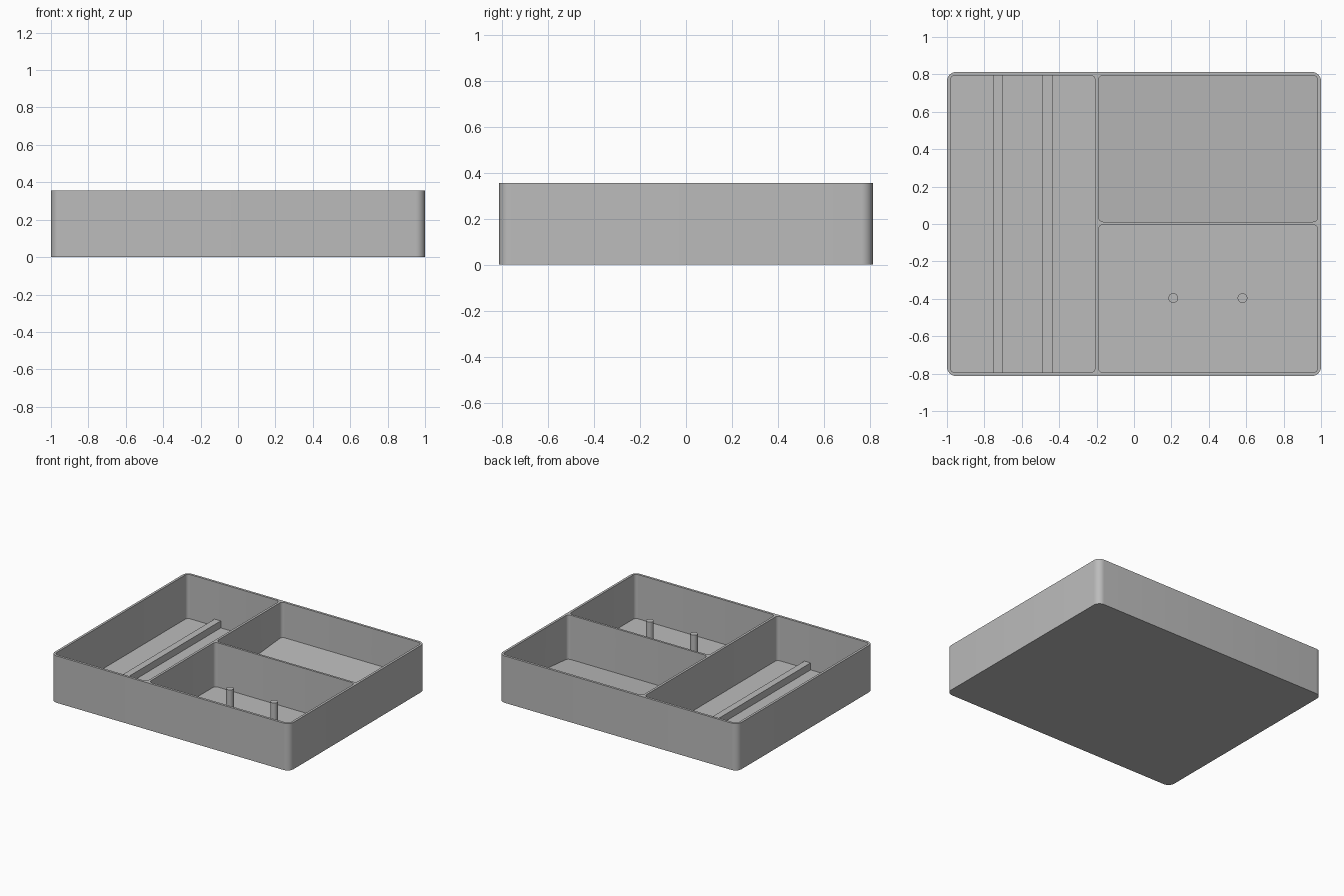
import bpy, bmesh, math

if "Cube" in bpy.data.objects:
    bpy.data.objects.remove(bpy.data.objects["Cube"], do_unlink=True)

GREY = (0.5, 0.5, 0.5, 1)
mat = bpy.data.materials.new("plain grey")
mat.use_nodes = True
mat.diffuse_color = GREY
mat.node_tree.nodes["Principled BSDF"].inputs["Base Color"].default_value = GREY

HEIGHT, FLOOR, RAMP_TOP = 0.355, 0.02, 0.088
HALF_X, HALF_Y, WALL = 1.0, 0.813, 0.018


def make_object(name, bm):
    bmesh.ops.recalc_face_normals(bm, faces=bm.faces)
    mesh = bpy.data.meshes.new(name)
    bm.to_mesh(mesh)
    bm.free()
    mesh.materials.append(mat)
    obj = bpy.data.objects.new(name, mesh)
    bpy.context.collection.objects.link(obj)
    return obj


def rounded_block(name, x0, x1, y0, y1, z0, z1, radius, steps=8):
    """Upright block with rounded vertical edges."""
    bm = bmesh.new()
    ring = []
    corners = [(x1 - radius, y1 - radius), (x0 + radius, y1 - radius),
               (x0 + radius, y0 + radius), (x1 - radius, y0 + radius)]
    for quarter, (cx, cy) in enumerate(corners):
        for i in range(steps + 1):
            a = (quarter + i / steps) * math.pi / 2
            ring.append(bm.verts.new((cx + radius * math.cos(a), cy + radius * math.sin(a), z0)))
    base = bm.faces.new(ring)
    top = bmesh.ops.extrude_face_region(bm, geom=[base], use_keep_orig=True)["geom"]
    for v in top:
        if isinstance(v, bmesh.types.BMVert):
            v.co.z = z1
    return make_object(name, bm)


def box(name, x0, x1, y0, y1, z0, z1):
    bm = bmesh.new()
    bmesh.ops.create_cube(bm, size=1)
    for v in bm.verts:
        v.co = (x1 if v.co.x > 0 else x0, y1 if v.co.y > 0 else y0, z1 if v.co.z > 0 else z0)
    return make_object(name, bm)


def smooth(obj):
    bpy.ops.object.select_all(action="DESELECT")
    obj.select_set(True)
    bpy.context.view_layer.objects.active = obj
    bpy.ops.object.shade_smooth_by_angle(angle=math.radians(30))


# Tray body with three pockets
tray = rounded_block("tray", -HALF_X, HALF_X, -HALF_Y, HALF_Y, 0, HEIGHT, 0.05)
ix, iy = HALF_X - WALL, HALF_Y - WALL
pockets = {
    "long_pocket": (-ix, -0.208, -iy, iy),
    "front_pocket": (-0.19, ix, -iy, -0.004),
    "ramp_pocket": (-0.19, ix, 0.012, iy),
}
cutters = []
for name, (x0, x1, y0, y1) in pockets.items():
    cutter = rounded_block(name + "_cutter", x0, x1, y0, y1, FLOOR, HEIGHT + 0.1, 0.025, 6)
    cutter.hide_render = True
    cutters.append(cutter)
    if name == "ramp_pocket":
        # Floor rises toward the back
        for v in cutter.data.vertices:
            if v.co.z < HEIGHT:
                v.co.z = FLOOR + (RAMP_TOP - FLOOR) * (v.co.y - y0) / (y1 - y0)
    cut = tray.modifiers.new(name, "BOOLEAN")
    cut.operation = "DIFFERENCE"
    cut.solver = "EXACT"
    cut.object = cutter

bpy.context.view_layer.objects.active = tray
for name in pockets:
    bpy.ops.object.modifier_apply(modifier=name)
for cutter in cutters:
    bpy.data.objects.remove(cutter, do_unlink=True)
smooth(tray)

# Two rails along the long pocket
for side, x in (("right", -0.753), ("left", -0.488)):
    box(side + "_rail", x, x + 0.052, -iy - 0.005, iy + 0.005, FLOOR - 0.005, 0.073)

# Two upright pegs in the front pocket
for side, x in (("right", 0.21), ("left", 0.58)):
    bm = bmesh.new()
    bmesh.ops.create_cone(bm, cap_ends=True, segments=32, radius1=0.026, radius2=0.026, depth=0.245)
    bmesh.ops.translate(bm, verts=bm.verts, vec=(x, -0.396, 0.1375))
    smooth(make_object(side + "_peg", bm))
